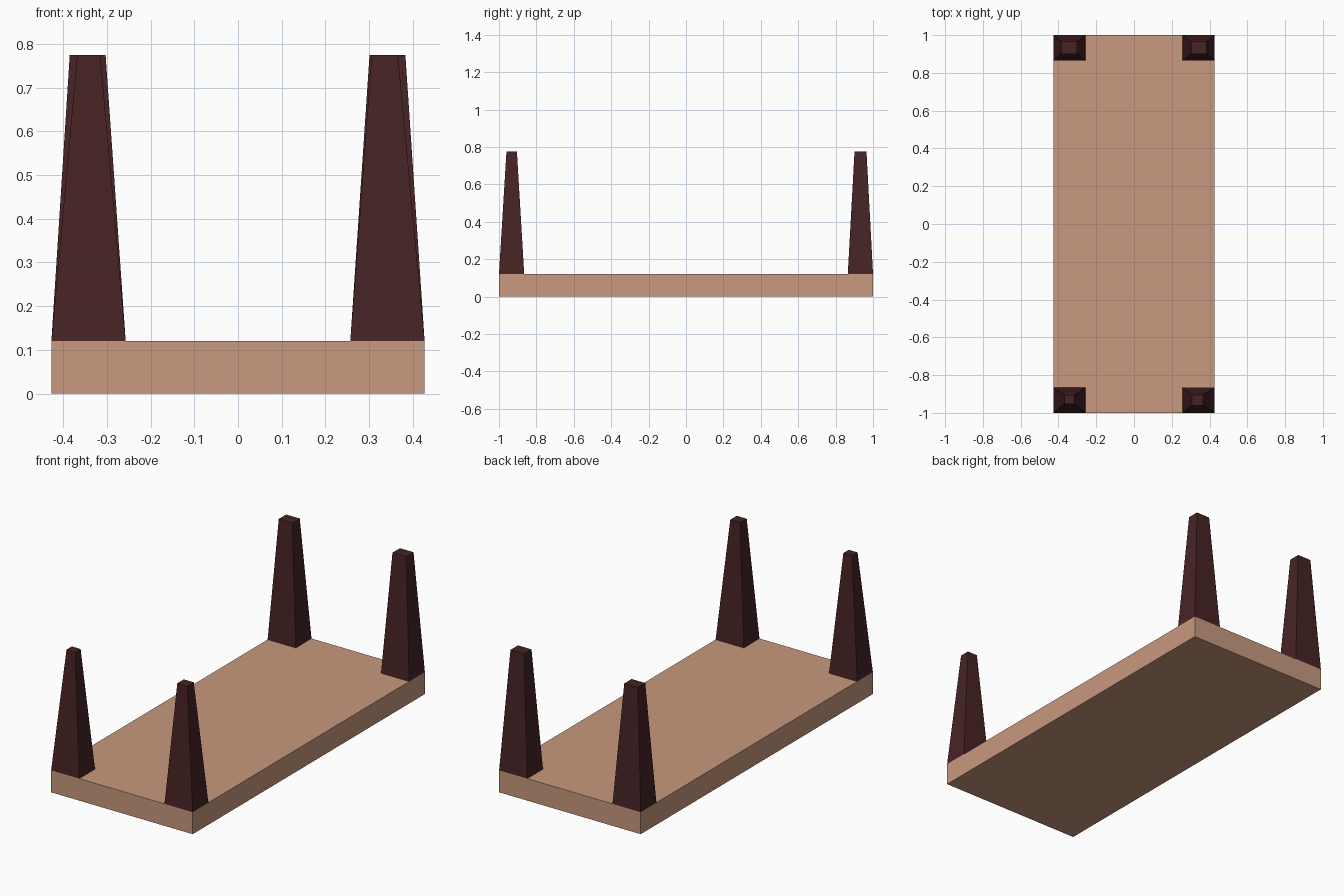
import bpy
import bmesh

default = bpy.data.objects.get("Cube")
if default:
    bpy.data.objects.remove(default, do_unlink=True)


def make_material(name, rgb):
    mat = bpy.data.materials.new(name)
    mat.use_nodes = True
    colour = (*rgb, 1)
    mat.diffuse_color = colour
    mat.node_tree.nodes["Principled BSDF"].inputs["Base Color"].default_value = colour
    return mat


def tapered_box(name, bottom, top, z0, z1, mat):
    """Box between two rectangles, each given as ((x0, x1), (y0, y1))."""
    bm = bmesh.new()
    bmesh.ops.create_cube(bm, size=2)
    for v in bm.verts:
        (x0, x1), (y0, y1) = top if v.co.z > 0 else bottom
        v.co = (x1 if v.co.x > 0 else x0,
                y1 if v.co.y > 0 else y0,
                z1 if v.co.z > 0 else z0)
    mesh = bpy.data.meshes.new(name)
    bm.to_mesh(mesh)
    bm.free()
    mesh.materials.append(mat)
    obj = bpy.data.objects.new(name, mesh)
    bpy.context.collection.objects.link(obj)
    return obj


tan_wood = make_material("tan wood", (0.578, 0.319, 0.209))
dark_wood = make_material("dark wood", (0.063, 0.017, 0.018))

HALF_X, HALF_Y = 0.427, 1.0
SLAB, TOP = 0.12, 0.775
LEG_X, LEG_Y = 0.17, 0.135

# Tabletop lying flat on the ground
outline = ((-HALF_X, HALF_X), (-HALF_Y, HALF_Y))
tapered_box("tabletop", outline, outline, 0, SLAB, tan_wood)

# Upright tapered legs at the corners, with slightly uneven tips
tips = {
    "front_right_leg": (-1, -1, (-0.368, -0.315), (-0.952, -0.906)),
    "front_left_leg": (1, -1, (0.306, 0.366), (-0.96, -0.904)),
    "back_right_leg": (-1, 1, (-0.385, -0.303), (0.901, 0.965)),
    "back_left_leg": (1, 1, (0.301, 0.383), (0.901, 0.965)),
}
for name, (sx, sy, tip_x, tip_y) in tips.items():
    foot_x = sorted((sx * HALF_X, sx * (HALF_X - LEG_X)))
    foot_y = sorted((sy * HALF_Y, sy * (HALF_Y - LEG_Y)))
    tapered_box(name, (foot_x, foot_y), (tip_x, tip_y), SLAB, TOP, dark_wood)
